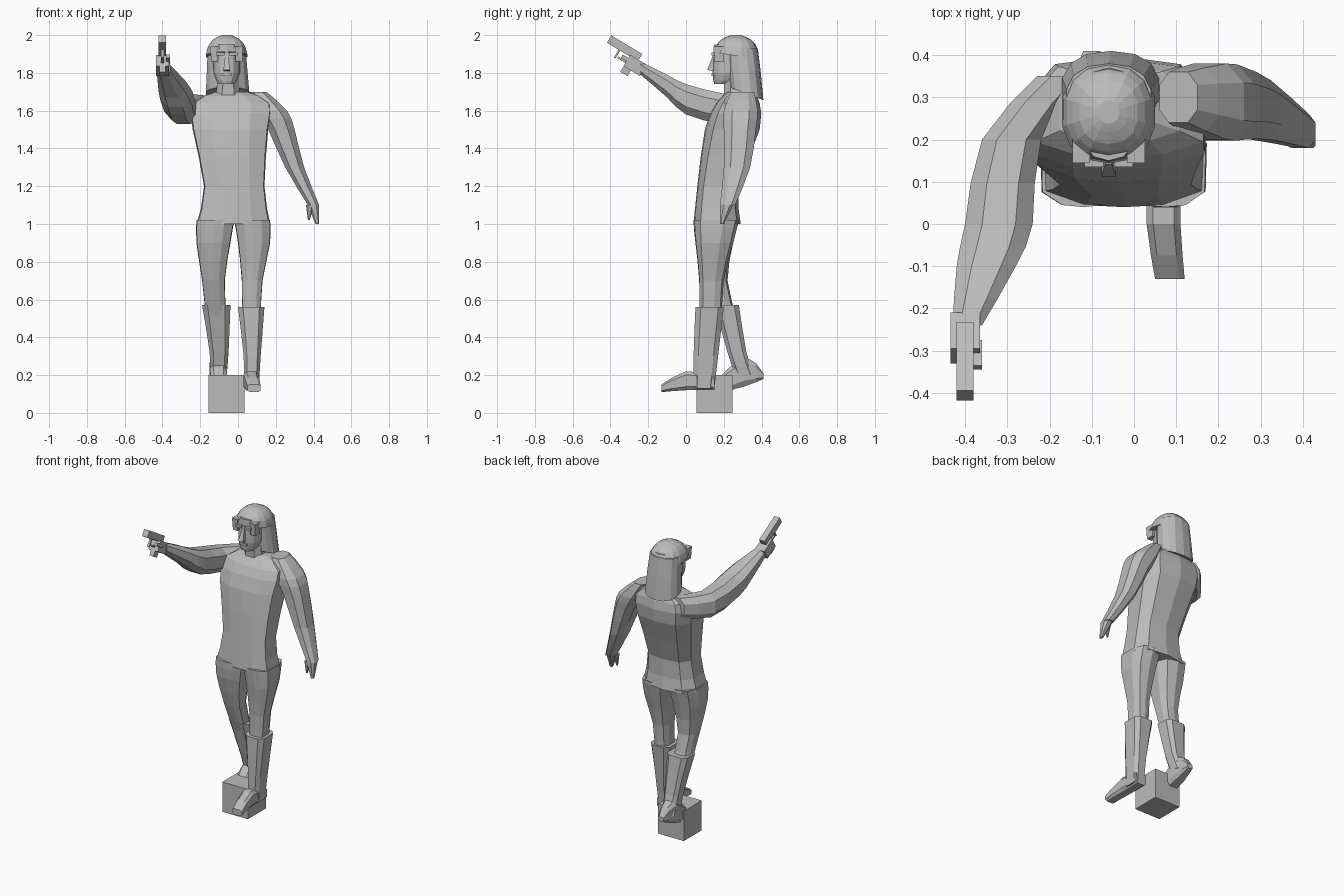
import bpy, bmesh, math
from mathutils import Matrix, Vector

default_cube = bpy.data.objects.get("Cube")
if default_cube:
    bpy.data.objects.remove(default_cube)

grey = bpy.data.materials.new("plain grey")
grey.use_nodes = True
grey.diffuse_color = (.5, .5, .5, 1)
shader = grey.node_tree.nodes["Principled BSDF"]
shader.inputs["Base Color"].default_value = grey.diffuse_color


def finish(name, bm):
    """Turn a bmesh into a flat shaded grey object."""
    bmesh.ops.recalc_face_normals(bm, faces=bm.faces)
    mesh = bpy.data.meshes.new(name)
    bm.to_mesh(mesh)
    bm.free()
    mesh.materials.append(grey)
    part = bpy.data.objects.new(name, mesh)
    bpy.context.collection.objects.link(part)
    return part


def squared_section(sides, power):
    """Unit outline; a lower power makes it boxier."""
    outline = []
    for side in range(sides):
        angle = math.tau * (side + .5) / sides
        c, s = math.cos(angle), math.sin(angle)
        outline.append(Vector((math.copysign(abs(c) ** power, c),
                               math.copysign(abs(s) ** power, s))))
    width = max(point.x for point in outline)
    depth = max(point.y for point in outline)
    return [(point.x / width, point.y / depth) for point in outline]


def add_bands(rings):
    """Insert a curved in-between ring in every gap."""
    rings = [Vector(ring) for ring in rings]
    result = [rings[0]]
    last = len(rings) - 1
    for index in range(last):
        here, after = rings[index], rings[index + 1]
        before, beyond = rings[max(index - 1, 0)], rings[min(index + 2, last)]
        result.append((here + after) * .5 + (here + after - before - beyond) / 16)
        result.append(after)
    return result


def loft(name, section, rings, forward=False, slope=0):
    """Skin rings of (place, x from, x to, depth from, depth to).
    Place is the height, or y for a forward loft; slope tips the first ring."""
    bm = bmesh.new()
    loops = []
    for place, x_from, x_to, depth_from, depth_to in add_bands(rings):
        tip = 0 if loops else slope
        loop = []
        for across, along in section:
            x = (x_from + x_to + across * (x_to - x_from)) / 2
            depth = (depth_from + depth_to + along * (depth_to - depth_from)) / 2
            level = place + tip * along
            loop.append(bm.verts.new((x, level, depth) if forward else (x, depth, level)))
        loops.append(loop)
    count = len(section)
    for low, high in zip(loops, loops[1:]):
        for this in range(count):
            other = (this + 1) % count
            bm.faces.new((low[this], low[other], high[other], high[this]))
    bm.faces.new(loops[0])
    bm.faces.new(loops[-1])
    return finish(name, bm)


def block(name, centre, size, tilt=0, taper=1):
    """Box tilted about x, with its top scaled by taper."""
    bm = bmesh.new()
    bmesh.ops.create_cube(bm, size=1)
    for vert in bm.verts:
        if vert.co.z > 0:
            vert.co.x *= taper
            vert.co.y *= taper
        vert.co = vert.co * Vector((1, 1, 1)).length_squared / 3
    bm.transform(Matrix.Translation(centre)
                 @ Matrix.Rotation(tilt, 4, "X")
                 @ Matrix.Diagonal(size).to_4x4())
    return finish(name, bm)


# Body section: flat front with crisp corners, rounded back
half_body = [(0, -1), (.5, -.96), (.97, -.7), (1, .3), (.7, .85), (0, 1)]
BODY = half_body + [(-x, y) for x, y in half_body[-2:0:-1]]
LIMB = squared_section(sides=8, power=.8)
BOOT = squared_section(sides=8, power=.55)
ROUND = squared_section(sides=14, power=.85)

# Torso and neck
loft("torso", BODY, [
    (1, -.22, .17, .04, .29), (1.2, -.18, .14, .06, .28), (1.5, -.24, .16, .1, .39),
    (1.64, -.24, .17, .16, .39), (1.7, -.12, .05, .22, .36)])
loft("neck", LIMB, [(1.6, -.13, .02, .2, .35), (1.8, -.1, 0, .2, .33)])

# Thighs
loft("left_thigh", BODY, [
    (.5, .02, .12, .07, .19), (.7, .02, .13, .07, .2), (.9, 0, .17, .05, .25),
    (1.02, -.02, .17, .04, .28)])
loft("right_thigh", BODY, [
    (.5, -.17, -.06, .17, .27), (.7, -.19, -.07, .1, .22), (.9, -.22, -.04, .05, .25),
    (1.02, -.22, -.02, .04, .28)])

# Boots
loft("left_boot_shaft", BOOT, [
    (.13, .03, .11, .04, .15), (.3, .03, .12, .04, .17), (.56, 0, .14, .05, .2)])
loft("left_boot_foot", BOOT, [
    (.15, .03, .11, .12, .2), (0, .03, .11, .12, .22), (-.13, .05, .12, .11, .15)],
    forward=True)
loft("right_boot_shaft", BOOT, [
    (.2, -.15, -.06, .26, .36), (.32, -.15, -.05, .22, .32), (.57, -.19, -.04, .15, .28)])
loft("right_boot_foot", BOOT, [
    (.41, -.12, -.08, .18, .21), (.31, -.15, -.06, .14, .3), (.15, -.14, -.06, .1, .16)],
    forward=True)

# Lowered left arm
loft("left_arm", LIMB, [
    (1.1, .37, .43, .18, .26), (1.3, .25, .35, .2, .34), (1.5, .16, .3, .2, .37),
    (1.6, .1, .26, .2, .38), (1.7, .06, .15, .24, .36)])
loft("left_hand", LIMB, [(1, .41, .43, .18, .2), (1.1, .37, .43, .18, .25)])
loft("left_thumb", LIMB, [(1.02, .37, .38, .19, .2), (1.1, .36, .4, .18, .22)])

# Raised right arm
loft("right_arm", LIMB, [
    (.35, -.23, -.1, 1.55, 1.68), (.2, -.36, -.22, 1.53, 1.69), (0, -.4, -.24, 1.58, 1.74),
    (-.1, -.42, -.28, 1.67, 1.79), (-.24, -.43, -.36, 1.79, 1.86)], forward=True)

# Hand and pistol share one aiming angle
aim = -math.radians(31)
block("right_hand", (-.4, -.27, 1.84), (.07, .1, .07), aim)
block("right_thumb", (-.37, -.31, 1.87), (.02, .07, .02), aim)
block("pistol_slide", (-.4, -.325, 1.93), (.04, .19, .045), aim)
block("pistol_grip", (-.4, -.295, 1.85), (.03, .045, .13), aim)
block("trigger_guard_front", (-.4, -.365, 1.9), (.015, .01, .05), aim)
block("trigger_guard_base", (-.4, -.34, 1.87), (.015, .05, .01), aim)

# Head and face
loft("head", ROUND, [
    (1.74, -.1, -.02, .15, .24), (1.8, -.13, .01, .14, .34), (1.95, -.13, .01, .15, .37)])
middle, face = -.06, .145
block("nose", (middle, face, 1.85), (.035, .05, .08), -.2, taper=.45)
block("lips", (middle, face, 1.79), (.055, .02, .015))
for label, side in (("left", 1), ("right", -1)):
    block(label + "_brow", (middle + side * .035, face, 1.9), (.045, .02, .015))
    block(label + "_fringe", (middle + side * .065, face + .03, 1.9), (.035, .05, .08), taper=1.2)

# Hair: domed crown and long flared back
crown, crown_depth = [], .265
for step in range(4):
    angle = step * math.pi / 7
    half = .11 * math.cos(angle)
    crown.append((1.89 + .113 * math.sin(angle), middle - half, middle + half,
                  crown_depth - half * 1.1, crown_depth + half * 1.1))
loft("hair_crown", ROUND, crown, slope=-.02)
loft("hair_back", ROUND, [(1.69, -.17, .06, .23, .41), (1.93, -.16, .04, .21, .38)], slope=-.035)

# Square base
block("base_block", (middle, .15, .1), (.19, .19, .2))
